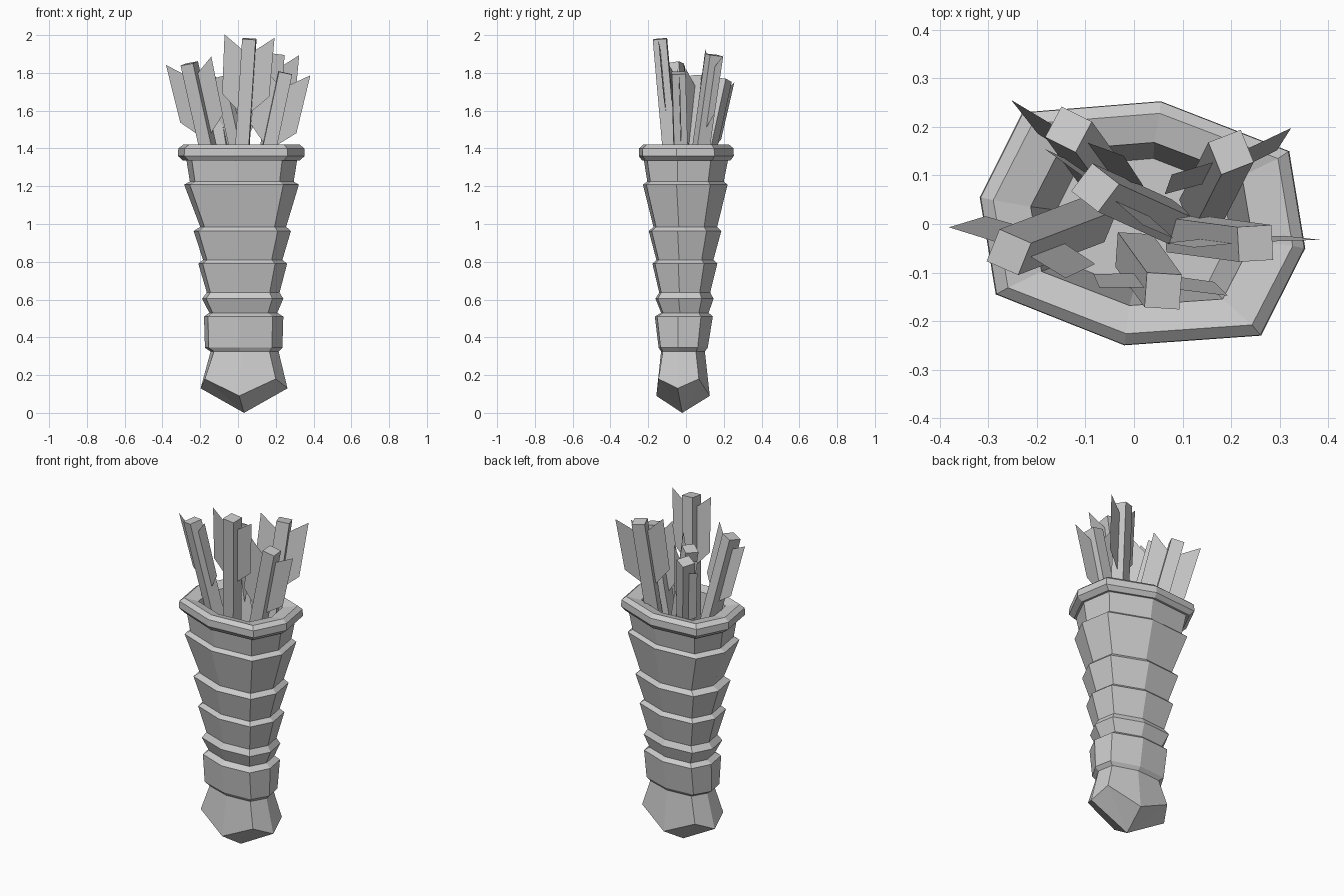
import bpy, bmesh
from math import cos, sin, radians
from mathutils import Vector

if "Cube" in bpy.data.objects:
    bpy.data.objects.remove(bpy.data.objects["Cube"])

# Irregular octagon outline shared by every ring (seen from above)
OCT = [(-.23, .23), (.055, .253), (.32, .15), (.353, -.05),
       (.262, -.23), (-.02, -.25), (-.285, -.145), (-.318, .055)]
UV = [((x + .318) / .671, (y + .25) / .503) for x, y in OCT]


def finish(name, bm):
    bmesh.ops.recalc_face_normals(bm, faces=bm.faces)
    me = bpy.data.meshes.new(name)
    bm.to_mesh(me)
    bm.free()
    ob = bpy.data.objects.new(name, me)
    bpy.context.collection.objects.link(ob)
    return ob


def add_ring(bm, z, x0, x1, y0, y1):
    zs = z if isinstance(z, list) else [z] * 8
    return [bm.verts.new((x0 + u * (x1 - x0), y0 + v * (y1 - y0), h))
            for (u, v), h in zip(UV, zs)]


def loft(bm, rings):
    loops = [add_ring(bm, *r) for r in rings]
    for a, b in zip(loops, loops[1:]):
        for i in range(8):
            j = (i + 1) % 8
            bm.faces.new((a[i], a[j], b[j], b[i]))
    return loops


# Stacked, tapering leather tiers with a faceted pointed foot
bm = bmesh.new()
loops = loft(bm, [
    (1.35, -.275, .315, -.225, .225),
    (1.225, -.255, .295, -.205, .20),
    (1.208, -.285, .322, -.228, .22),
    (.985, -.20, .255, -.172, .165),
    (.963, -.235, .28, -.197, .187),
    (.81, -.185, .235, -.157, .145),
    (.79, -.21, .26, -.178, .166),
    (.637, -.165, .22, -.142, .128),
    (.605, -.19, .24, -.162, .146),
    (.53, -.152, .208, -.132, .12),
    (.51, -.18, .24, -.165, .142),
    (.345, -.175, .235, -.145, .115),
    (.325, -.145, .215, -.132, .10),
    ([.18, .09, .18, .13, .18, .09, .18, .13], -.198, .262, -.157, .126)])
tip = bm.verts.new((.032, -.02, 0))
for i in range(8):
    bm.faces.new((loops[-1][i], loops[-1][(i + 1) % 8], tip))
finish("quiver_body", bm)

# Bevelled rim with the inner cavity
bm = bmesh.new()
loops = loft(bm, [
    (1.335, -.265, .305, -.215, .215),
    (1.335, -.29, .325, -.232, .235),
    (1.36, -.318, .353, -.25, .253),
    (1.40, -.316, .351, -.249, .252),
    (1.42, -.29, .327, -.226, .228),
    (1.405, -.213, .245, -.168, .168),
    (1.0, -.16, .20, -.135, .135)])
bm.faces.new(loops[-1])
finish("quiver_rim", bm)


# Arrow: square shaft plus two opposite slanted vanes
def arrow(n, top, base, angle, half=.036):
    top, base = Vector(top), Vector(base)
    up = (top - base).normalized()
    a = radians(angle)
    side = Vector((cos(a), sin(a), 0))
    side = (side - up * side.dot(up)).normalized()
    depth = up.cross(side)
    bm = bmesh.new()
    corners = [(-1, -1), (1, -1), (1, 1), (-1, 1)]
    lo, hi = [[bm.verts.new(p + side * half * s + depth * half * t)
               for s, t in corners] for p in (base, top)]
    for i in range(4):
        j = (i + 1) % 4
        bm.faces.new((lo[i], lo[j], hi[j], hi[i]))
    bm.faces.new(hi)
    bm.faces.new(lo)
    finish(f"arrow_shaft_{n}", bm)

    bm = bmesh.new()
    for s in (-1, 1):
        bm.faces.new([bm.verts.new(top + side * s * w + up * h) for w, h in
                      ((.02, -.07), (.133, .015), (.125, -.30), (.02, -.40))])
    finish(f"arrow_fletching_{n}", bm)


for n, spec in enumerate([
        ((-.258, -.058, 1.85), (-.08, .01, 1.05), -22),
        ((-.08, .075, 1.78), (.085, 0, 1.05), -37),
        ((-.135, .195, 1.765), (-.03, .05, 1.10), -28),
        ((.20, .148, 1.895), (.14, .03, 1.05), 22),
        ((.25, -.04, 1.80), (.10, -.02, 1.10), 3),
        ((.06, -.138, 1.98), (0, -.055, 1.05), -4)], 1):
    arrow(n, *spec)
